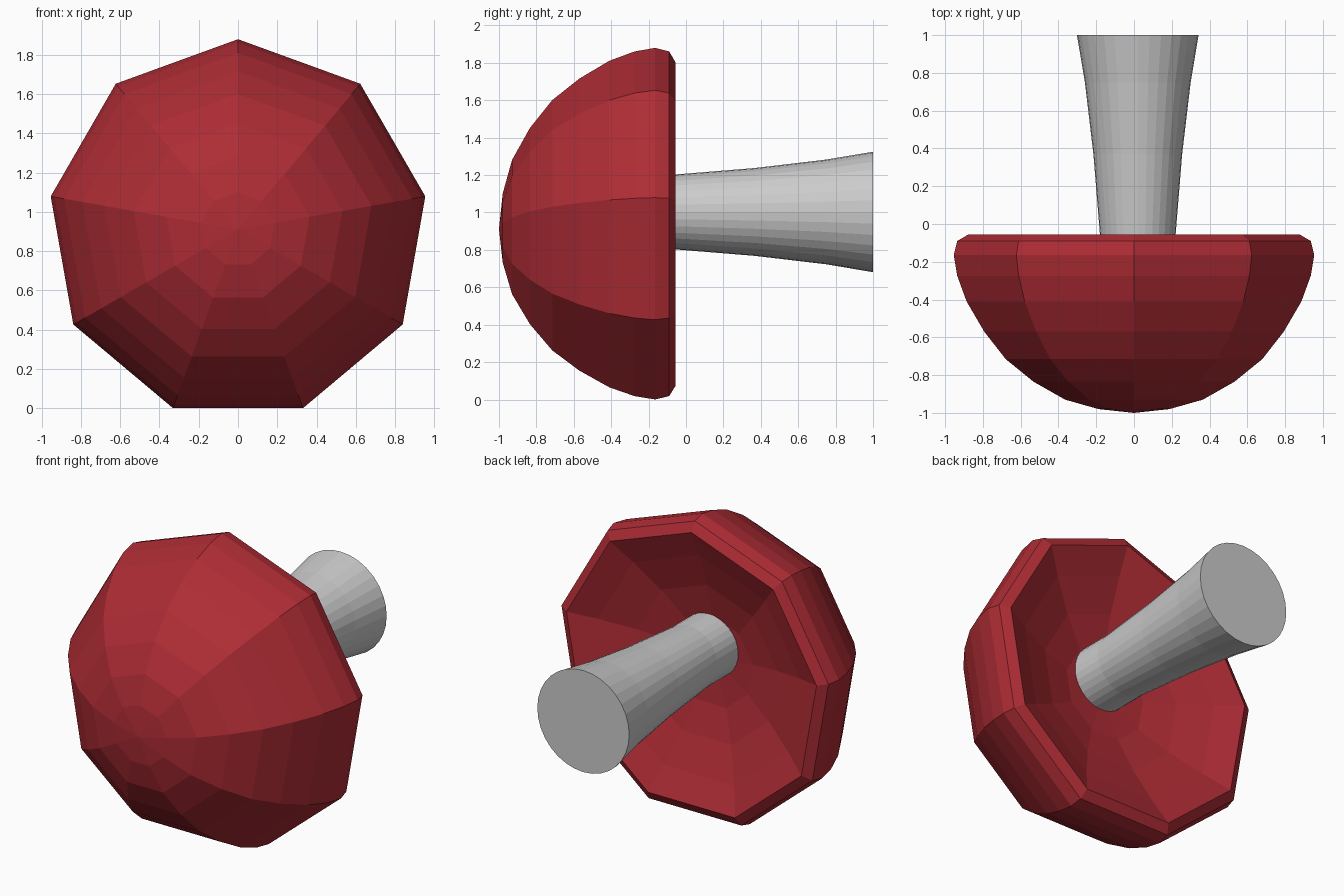
import bpy, bmesh
from math import sin, cos, pi
from mathutils import Vector

if "Cube" in bpy.data.objects:
    bpy.data.objects.remove(bpy.data.objects["Cube"])


def lathe(name, profile, sides, cx, cz, color=None):
    """Revolve (radius, y) points about an axis parallel to y."""
    bm = bmesh.new()
    rings = []
    for r, y in profile:
        if r == 0:
            rings.append([bm.verts.new((cx, y, cz))])
        else:
            rings.append([bm.verts.new((cx + r * cos(pi / 2 + 2 * pi * i / sides), y,
                                        cz + r * sin(pi / 2 + 2 * pi * i / sides)))
                          for i in range(sides)])
    for a, b in zip(rings, rings[1:]):
        for i in range(sides):
            j = (i + 1) % sides
            if len(a) == 1:
                bm.faces.new((a[0], b[i], b[j]))
            elif len(b) == 1:
                bm.faces.new((a[i], b[0], a[j]))
            else:
                bm.faces.new((a[i], b[i], b[j], a[j]))
    for ring in (rings[0], rings[-1]):
        if len(ring) > 1:
            bm.faces.new(ring)
    bmesh.ops.recalc_face_normals(bm, faces=bm.faces)
    mesh = bpy.data.meshes.new(name)
    bm.to_mesh(mesh)
    bm.free()
    obj = bpy.data.objects.new(name, mesh)
    bpy.context.collection.objects.link(obj)
    if color:
        mat = bpy.data.materials.new(name + "_color")
        mat.diffuse_color = color
        mat.use_nodes = True
        mat.node_tree.nodes["Principled BSDF"].inputs["Base Color"].default_value = mat.diffuse_color
        mesh.materials.append(mat)
    return obj


# Nine-sided cap: dome, bevelled rim, hollow underside
cap_profile = [
    (0, -1.0), (0.19, -0.98), (0.37, -0.93), (0.54, -0.835), (0.69, -0.715),
    (0.805, -0.57), (0.90, -0.41), (0.95, -0.275), (0.969, -0.165),
    (0.95, -0.09), (0.89, -0.055),
    (0.72, -0.13), (0.50, -0.21), (0.29, -0.26), (0, -0.28),
]
lathe("mushroom_cap", cap_profile, 9, 0.0, 0.911, (0.42, 0.025, 0.035, 1))

# Flared stem, slightly off the cap's axis
stem_profile = [(0.20, -0.36), (0.20, -0.06), (0.235, 0.37), (0.28, 0.75), (0.322, 1.0)]
lathe("stem", stem_profile, 32, 0.02, 1.003)
